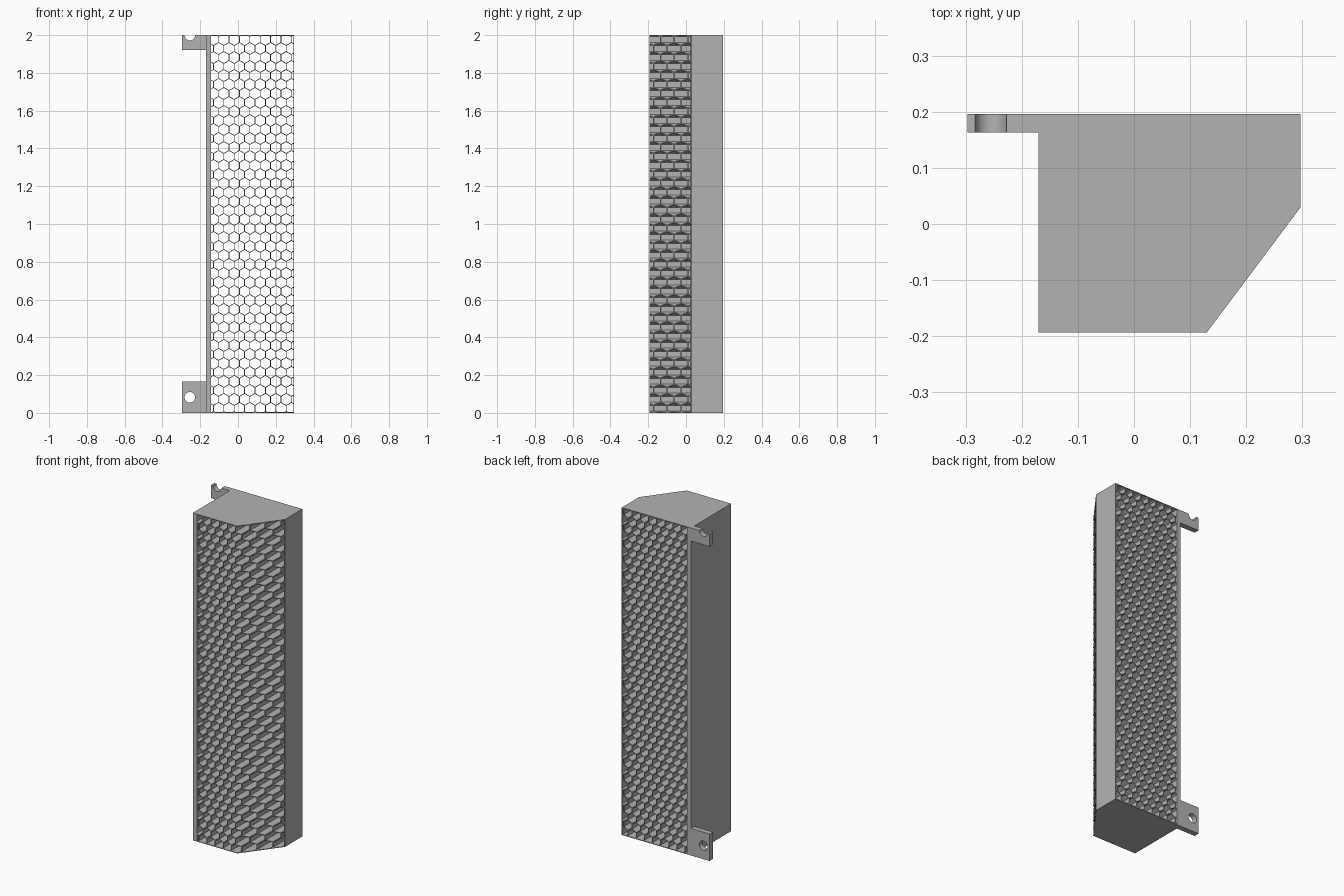
import bpy, bmesh, math

cube = bpy.data.objects.get("Cube")
if cube:
    bpy.data.objects.remove(cube, do_unlink=True)

# Single grey material
grey = bpy.data.materials.new("plain grey")
grey.use_nodes = True
colour = (0.45, 0.45, 0.45, 1)
grey.diffuse_color = colour
grey.node_tree.nodes["Principled BSDF"].inputs["Base Color"].default_value = colour

HEIGHT = 2.0
LEFT, RIGHT, FRONT, BACK = -0.17, 0.297, -0.193, 0.196


def finish(bm, name):
    bmesh.ops.recalc_face_normals(bm, faces=bm.faces)
    mesh = bpy.data.meshes.new(name)
    bm.to_mesh(mesh)
    bm.free()
    mesh.materials.append(grey)
    obj = bpy.data.objects.new(name, mesh)
    bpy.context.collection.objects.link(obj)
    return obj


def extrude(bm, offset):
    geom = bmesh.ops.extrude_face_region(bm, geom=bm.faces[:])["geom"]
    bmesh.ops.translate(bm, verts=[v for v in geom if isinstance(v, bmesh.types.BMVert)],
                        vec=offset)


def prism(points, offset, name):
    bm = bmesh.new()
    bm.faces.new([bm.verts.new(p) for p in points])
    extrude(bm, offset)
    return finish(bm, name)


def cut(obj, cutter):
    cutter.hide_render = True
    mod = obj.modifiers.new("cut", "BOOLEAN")
    mod.operation = "DIFFERENCE"
    mod.solver = "EXACT"
    mod.object = cutter
    bpy.context.view_layer.objects.active = obj
    bpy.ops.object.modifier_apply(modifier=mod.name)
    bpy.data.objects.remove(cutter, do_unlink=True)


# Block with one chamfered vertical corner
outline = [(LEFT, FRONT), (0.13, FRONT), (RIGHT, 0.03), (RIGHT, BACK), (LEFT, BACK)]
body = prism([(x, y, 0) for x, y in outline], (0, 0, HEIGHT), "honeycomb_body")

# Honeycomb passages running front to back, trimmed inside a thin frame
pitch = 0.055
wall = 0.004
row_step = pitch * math.sqrt(3) / 2
radius = (pitch - wall) / math.sqrt(3)
bm = bmesh.new()
for row in range(-1, 44):
    for col in range(-1, 10):
        cx = -0.13 + (col + 0.5 * (row % 2)) * pitch - pitch / 2
        cz = (row + 0.5) * row_step
        corners = [math.radians(30 + 60 * k) for k in range(6)]
        bm.faces.new([bm.verts.new((cx + radius * math.cos(a), FRONT - 0.1,
                                    cz + radius * math.sin(a))) for a in corners])
rim = 0.004
limits = [((LEFT + 0.027, 0, 0), (-1, 0, 0)), ((RIGHT - rim, 0, 0), (1, 0, 0)),
          ((0, 0, rim), (0, 0, -1)), ((0, 0, HEIGHT - rim), (0, 0, 1))]
for point, normal in limits:
    bmesh.ops.bisect_plane(bm, geom=bm.verts[:] + bm.edges[:] + bm.faces[:],
                           plane_co=point, plane_no=normal, clear_outer=True)
slivers = [f for f in bm.faces if f.calc_area() < 0.00002]
bmesh.ops.delete(bm, geom=slivers, context="FACES")
extrude(bm, (0, BACK - FRONT + 0.2, 0))
cut(body, finish(bm, "passage_cutter"))

# Mounting tabs flush with the back, each with a round screw hole
for name, low, high, hole_z in (("lower_tab", 0, 0.165, 0.0825),
                                ("upper_tab", 1.92, HEIGHT, HEIGHT)):
    y = 0.163
    tab = prism([(-0.297, y, low), (LEFT, y, low), (LEFT, y, high), (-0.297, y, high)],
                (0, BACK - y, 0), name)
    circle = [(-0.255 + 0.028 * math.cos(k * math.tau / 48), y - 0.05,
               hole_z + 0.028 * math.sin(k * math.tau / 48)) for k in range(48)]
    cut(tab, prism(circle, (0, 0.15, 0), "hole_cutter"))
    bpy.ops.object.select_all(action="DESELECT")
    tab.select_set(True)
    bpy.context.view_layer.objects.active = tab
    bpy.ops.object.shade_smooth_by_angle(angle=math.radians(30))
